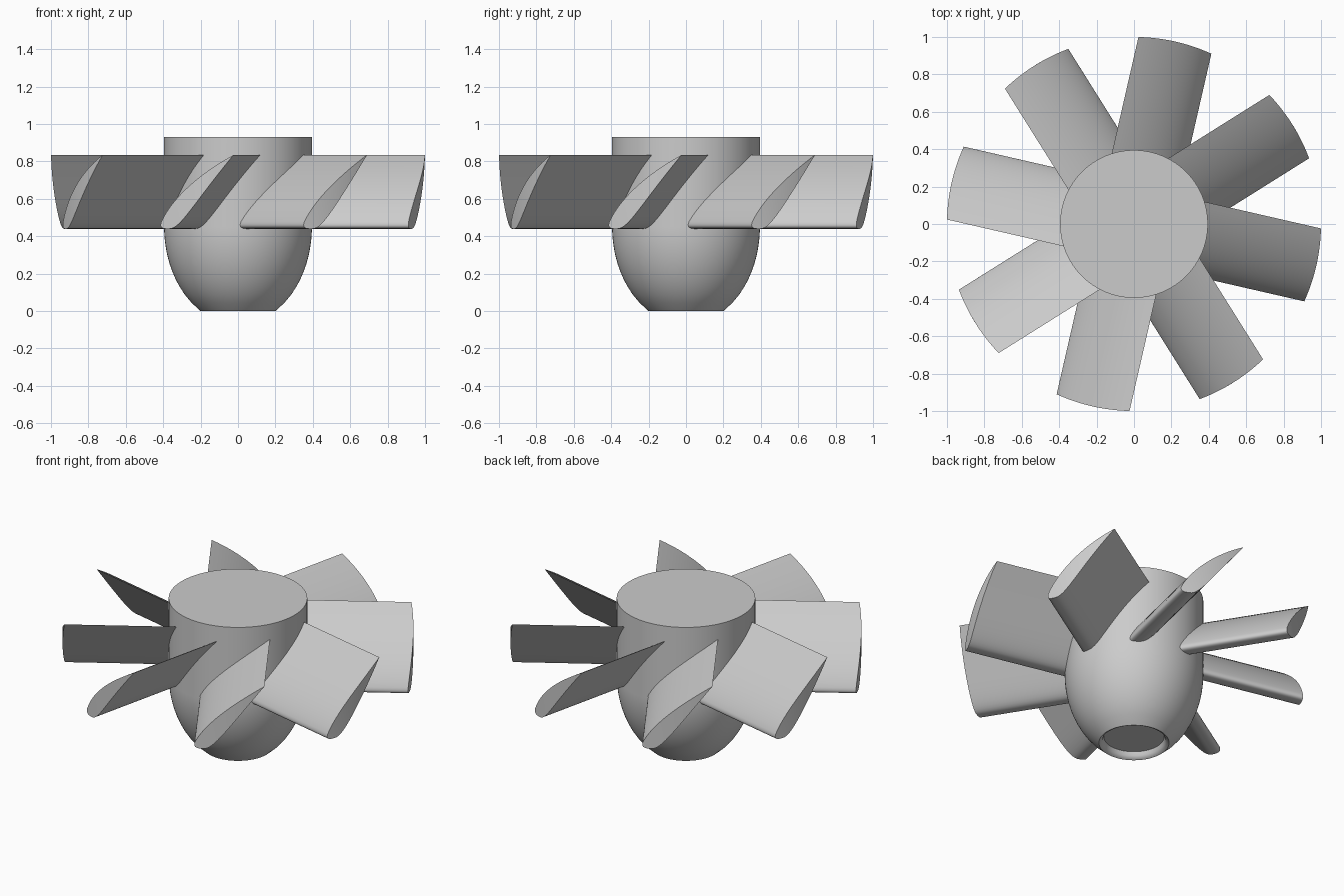
import bpy
import bmesh
import math
from mathutils import Matrix, Vector
from mathutils.geometry import interpolate_bezier

cube = bpy.data.objects.get("Cube")
if cube:
    bpy.data.objects.remove(cube, do_unlink=True)

grey = bpy.data.materials.new("light_grey")
grey.use_nodes = True
colour = (0.6, 0.6, 0.6, 1)
grey.diffuse_color = colour
grey.node_tree.nodes["Principled BSDF"].inputs["Base Color"].default_value = colour


def finish(name, bm, angle):
    """Turn a bmesh into a smooth-shaded object with sharp edges kept."""
    bmesh.ops.recalc_face_normals(bm, faces=bm.faces)
    mesh = bpy.data.meshes.new(name)
    bm.to_mesh(mesh)
    bm.free()
    mesh.materials.append(grey)
    obj = bpy.data.objects.new(name, mesh)
    bpy.context.collection.objects.link(obj)
    bpy.ops.object.select_all(action='DESELECT')
    obj.select_set(True)
    bpy.context.view_layer.objects.active = obj
    bpy.ops.object.shade_smooth_by_angle(angle=math.radians(angle))
    return obj


# Hub: lathed body with an elliptical lower end and a shallow bottom recess
RADIUS, SHOULDER, DEPTH = 0.395, 0.45, 0.522
profile = [(0, 0.04), (0.172, 0.04), (0.178, 0.018), (0.188, 0.005), (0.2, 0)]
for i in range(1, 17):
    z = SHOULDER * (1 - math.cos(math.pi / 2 * i / 16))
    z = SHOULDER * math.sin(math.pi / 2 * i / 16) if i < 16 else SHOULDER
    profile.append((RADIUS * math.sqrt(1 - ((SHOULDER - z) / DEPTH) ** 2), z))
profile += [(RADIUS, 0.93), (0, 0.93)]

bm = bmesh.new()
verts = [bm.verts.new((r, 0, z)) for r, z in profile]
edges = [bm.edges.new(pair) for pair in zip(verts, verts[1:])]
bmesh.ops.spin(bm, geom=verts + edges, cent=(0, 0, 0), axis=(0, 0, 1),
               angle=2 * math.pi, steps=96, use_duplicate=False)
bmesh.ops.remove_doubles(bm, verts=bm.verts, dist=0.0005)
finish("hub", bm, 35)


# Blade section: (tangent, height) curves from the sharp top to the round nose
def curve(*points):
    return interpolate_bezier(*[Vector(p) for p in points], 16)


upper = curve((0.2, 0.835), (0.03, 0.74), (-0.13, 0.61), (-0.195, 0.48))
nose = curve((-0.195, 0.48), (-0.215, 0.435), (-0.17, 0.44), (-0.15, 0.44))
lower = curve((-0.15, 0.44), (-0.09, 0.44), (-0.03, 0.55), (0.2, 0.835))
section = upper[:-1] + nose[:-1] + lower[:-1]


def make_blade(index):
    bm = bmesh.new()
    root = [bm.verts.new((0.3, t, z)) for t, z in section]
    tip = [bm.verts.new((math.sqrt(1 - t * t), t, z)) for t, z in section]
    n = len(section)
    for i in range(n):
        j = (i + 1) % n
        bm.faces.new((root[i], root[j], tip[j], tip[i]))
    # Tip cap follows the cylinder swept by the blades
    for ring in (root, tip):
        bm.faces.new((ring[0], ring[1], ring[-1]))
        for i in range(1, n // 2):
            corners = (ring[i], ring[i + 1], ring[n - i - 1], ring[n - i])
            bm.faces.new(list(dict.fromkeys(corners)))
    turn = Matrix.Rotation(math.radians(-12.9 + 45 * index), 4, 'Z')
    bmesh.ops.transform(bm, matrix=turn, verts=bm.verts)
    finish(f"blade_{index + 1}", bm, 40)


for k in range(8):
    make_blade(k)
